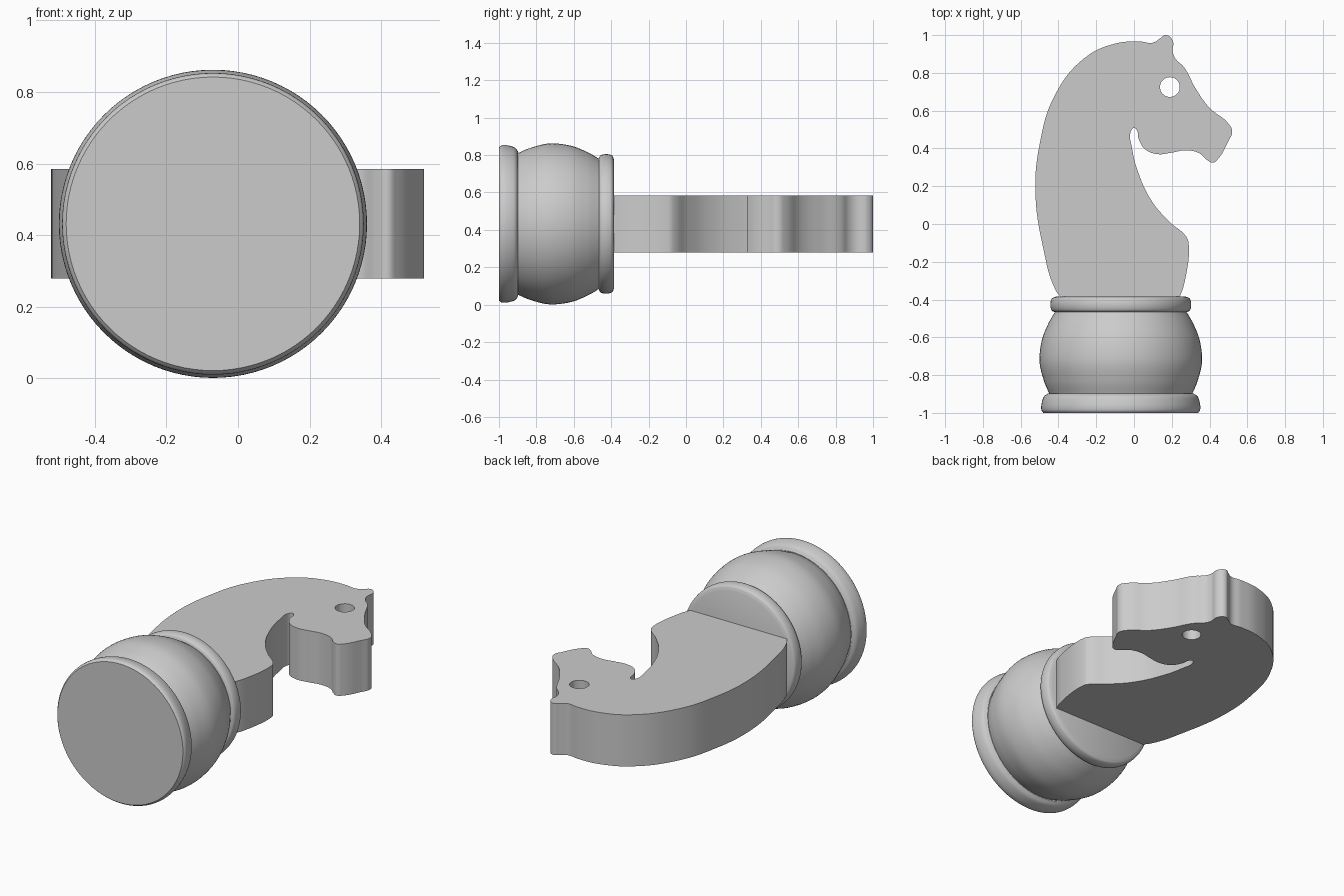
import bpy
import bmesh
import math
from mathutils import Vector

default_cube = bpy.data.objects.get("Cube")
if default_cube:
    bpy.data.objects.remove(default_cube, do_unlink=True)

AXIS_X, AXIS_Z = -0.07, 0.432

grey = bpy.data.materials.new("plain grey")
grey.use_nodes = True
colour = (0.6, 0.6, 0.6, 1)
grey.diffuse_color = colour
grey.node_tree.nodes["Principled BSDF"].inputs["Base Color"].default_value = colour


def finish(obj, angle):
    """Give the part its colour and smooth shading with kept edges."""
    obj.data.materials.clear()
    obj.data.materials.append(grey)
    bpy.ops.object.select_all(action="DESELECT")
    obj.select_set(True)
    bpy.context.view_layer.objects.active = obj
    bpy.ops.object.shade_smooth_by_angle(angle=math.radians(angle))


def add_spline(curve, points, sharp=()):
    """Add a closed smooth outline; the listed points become corners."""
    spline = curve.splines.new("BEZIER")
    spline.bezier_points.add(len(points) - 1)
    spline.use_cyclic_u = True
    spline.resolution_u = 8
    for index, (knot, (x, y)) in enumerate(zip(spline.bezier_points, points)):
        knot.co = (x, y, 0)
        kind = "VECTOR" if index in sharp else "AUTO"
        knot.handle_left_type = knot.handle_right_type = kind


def smooth_path(points, steps=8):
    """Round a profile through its points with a Catmull-Rom curve."""
    pts = [Vector(p) for p in points]
    pts = [pts[0] * 2 - pts[1]] + pts + [pts[-1] * 2 - pts[-2]]
    path = []
    for a, b, c, d in zip(pts, pts[1:], pts[2:], pts[3:]):
        for i in range(steps):
            t = i / steps
            path.append(b + (c - a) * t / 2
                        + (a * 2 - b * 5 + c * 4 - d) * t ** 2 / 2
                        + (b * 3 - a - c * 3 + d) * t ** 3 / 2)
    return path + [pts[-2]]


def turned_part(name, points):
    """Turn a (radius, y) profile around the lengthwise axis, with end caps."""
    path = smooth_path(points)
    path = [Vector((0, path[0].y))] + path + [Vector((0, path[-1].y))]
    bm = bmesh.new()
    verts = [bm.verts.new((p.x, p.y, 0)) for p in path]
    edges = [bm.edges.new(pair) for pair in zip(verts, verts[1:])]
    bmesh.ops.spin(bm, geom=verts + edges, cent=(0, 0, 0), axis=(0, 1, 0),
                   angle=math.tau, steps=96, use_duplicate=False)
    bmesh.ops.remove_doubles(bm, verts=bm.verts, dist=0.0001)
    bmesh.ops.recalc_face_normals(bm, faces=bm.faces)
    mesh = bpy.data.meshes.new(name)
    bm.to_mesh(mesh)
    bm.free()
    obj = bpy.data.objects.new(name, mesh)
    obj.location = (AXIS_X, 0, AXIS_Z)
    bpy.context.collection.objects.link(obj)
    finish(obj, 35)


# Turned base: foot, rounded body and collar
turned_part("foot_ring", [(.41, -1), (.42, -.985), (.42, -.955),
                          (.408, -.915), (.385, -.897)])
turned_part("round_body", [(.378, -.9), (.407, -.83), (.43, -.73),
                           (.419, -.62), (.385, -.53), (.345, -.46)])
turned_part("collar", [(.345, -.468), (.366, -.457), (.373, -.427),
                       (.366, -.396), (.345, -.385)])

# Flat horse head: neck, mane, ear, face, muzzle, jaw, throat and chest
outline = [
    (-.385, -.39), (-.415, -.35), (-.48, -.13), (-.522, .17), (-.5, .42),
    (-.42, .68), (-.26, .88), (-.1, .955), (.03, .966), (.1, .96),
    (.135, .98), (.17, 1), (.205, .97), (.205, .91), (.22, .875),
    (.265, .83), (.325, .72), (.4, .615), (.497, .535), (.52, .49),
    (.5, .44), (.445, .345), (.418, .325), (.385, .34), (.345, .375),
    (.275, .39), (.2, .378), (.125, .37), (.06, .395), (.025, .45),
    (.015, .497), (0, .508), (-.017, .49), (-.01, .4), (.02, .28),
    (.095, .12), (.19, .01), (.275, -.065), (.288, -.095),
    (.265, -.32), (.24, -.39),
]
curve = bpy.data.curves.new("head_outline", "CURVE")
curve.dimensions = "2D"
curve.fill_mode = "BOTH"
curve.extrude = 0.1525
add_spline(curve, outline, sharp=(0, len(outline) - 1))

# Eye hole through the head
turns = [math.tau * i / 8 for i in range(8)]
add_spline(curve, [(.19 + .052 * math.cos(a), .725 + .052 * math.sin(a)) for a in turns])

# Turn the filled outline into a solid
shape = bpy.data.objects.new("head_outline", curve)
bpy.context.collection.objects.link(shape)
bpy.context.view_layer.update()
mesh = bpy.data.meshes.new_from_object(shape.evaluated_get(bpy.context.evaluated_depsgraph_get()))
bpy.data.objects.remove(shape, do_unlink=True)
bm = bmesh.new()
bm.from_mesh(mesh)
bmesh.ops.remove_doubles(bm, verts=bm.verts, dist=0.0001)
bmesh.ops.recalc_face_normals(bm, faces=bm.faces)
bm.to_mesh(mesh)
bm.free()
mesh.name = "horse_head"
head = bpy.data.objects.new("horse_head", mesh)
head.location.z = AXIS_Z
bpy.context.collection.objects.link(head)
finish(head, 35)
